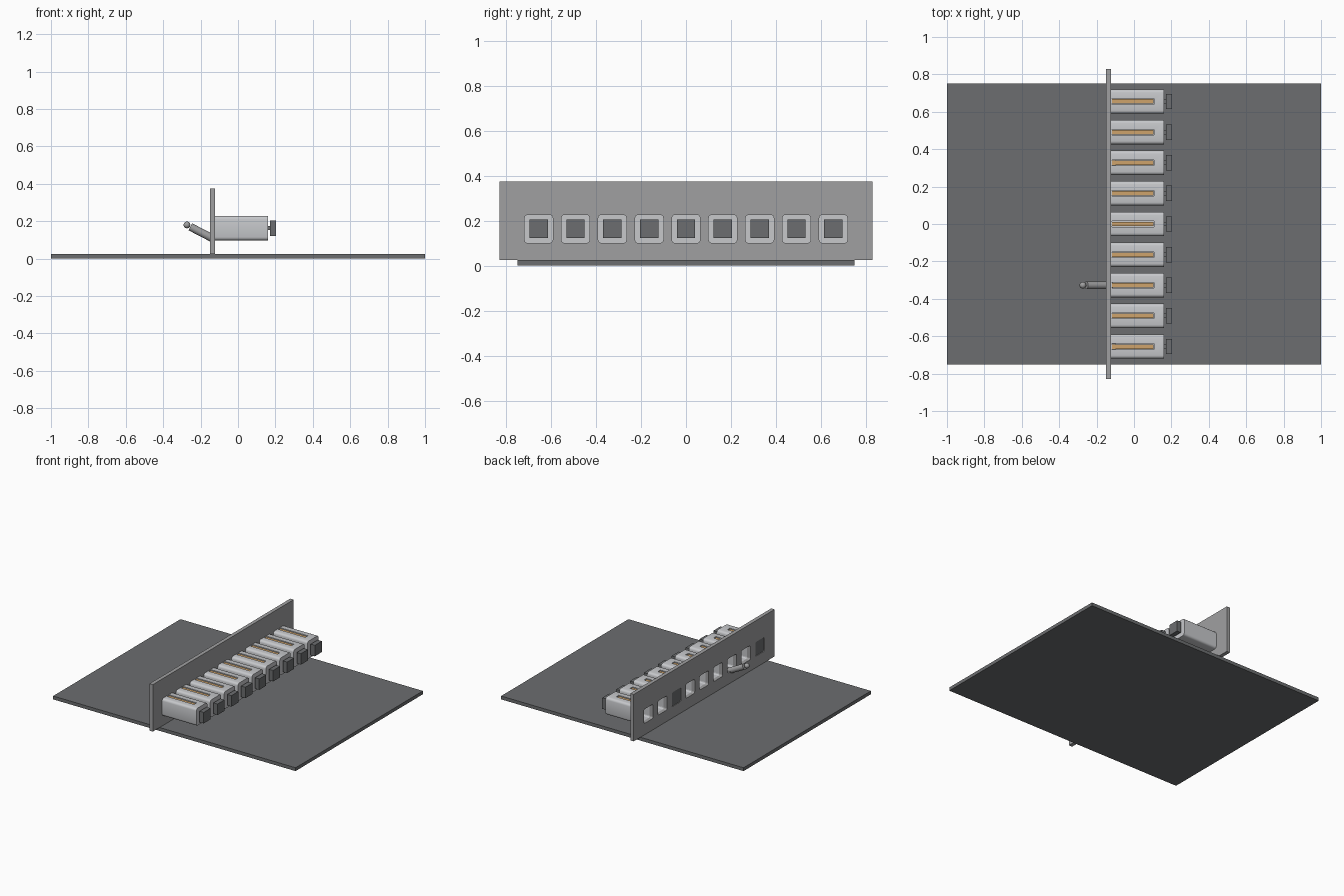
import bpy, bmesh, math
from mathutils import Vector

if "Cube" in bpy.data.objects:
    bpy.data.objects.remove(bpy.data.objects["Cube"])


def material(name, rgb):
    m = bpy.data.materials.new(name)
    m.diffuse_color = (*rgb, 1)
    m.use_nodes = True
    m.node_tree.nodes["Principled BSDF"].inputs["Base Color"].default_value = m.diffuse_color
    return m


DARK = material("dark grey", (0.15, 0.155, 0.16))
GREY = material("mid grey", (0.35, 0.35, 0.355))
LIGHT = material("light grey", (0.57, 0.58, 0.6))
TAN = material("tan", (0.62, 0.37, 0.15))


def finish(name, bm, mat):
    bmesh.ops.recalc_face_normals(bm, faces=bm.faces)
    me = bpy.data.meshes.new(name)
    bm.to_mesh(me)
    bm.free()
    ob = bpy.data.objects.new(name, me)
    bpy.context.collection.objects.link(ob)
    me.materials.append(mat)
    return ob


def box(name, x, y, z, mat):
    bm = bmesh.new()
    bmesh.ops.create_cube(bm, size=1)
    for v in bm.verts:
        v.co = [a[0] + (c + 0.5) * (a[1] - a[0]) for a, c in zip((x, y, z), v.co)]
    return finish(name, bm, mat)


def prism(name, y, z, half, radius, x0, x1, mat):
    """Rounded square bar running along x."""
    bm = bmesh.new()
    rings = []
    for x in (x0, x1):
        ring = []
        for q, (sy, sz) in enumerate(((1, 1), (-1, 1), (-1, -1), (1, -1))):
            for k in range(4):
                a = math.radians(90 * q + 30 * k)
                ring.append(bm.verts.new((x, y + sy * (half - radius) + radius * math.cos(a),
                                          z + sz * (half - radius) + radius * math.sin(a))))
        rings.append(ring)
        bm.faces.new(ring)
    n = len(rings[0])
    for i in range(n):
        j = (i + 1) % n
        bm.faces.new((rings[0][i], rings[0][j], rings[1][j], rings[1][i]))
    return finish(name, bm, mat)


def cut(ob, cutter):
    m = ob.modifiers.new("cut", 'BOOLEAN')
    m.operation = 'DIFFERENCE'
    m.solver = 'EXACT'
    m.object = cutter
    cutter.hide_render = True
    cutter.hide_viewport = True


def smooth(ob):
    bpy.ops.object.select_all(action='DESELECT')
    ob.select_set(True)
    bpy.context.view_layer.objects.active = ob
    bpy.ops.object.shade_smooth_by_angle(angle=math.radians(35))


# Base plate and upright wall
box("base_plate", (-1, 1), (-0.75, 0.75), (0, 0.025), DARK)
wall = box("front_wall", (-0.15, -0.122), (-0.83, 0.83), (0.025, 0.375), GREY)

# Row of nine hollow chambers behind the wall
ZC = 0.163
for i in range(9):
    y = 0.655 - i * 0.16375
    chamber = prism(f"chamber_{i}", y, ZC, 0.065, 0.017, -0.122, 0.16, LIGHT)
    smooth(chamber)
    bore = prism(f"bore_cutter_{i}", y, ZC, 0.053, 0.012, -0.2, 0.148, LIGHT)
    slot = box(f"slot_cutter_{i}", (-0.118, 0.107), (y - 0.015, y + 0.015), (0.2, 0.26), LIGHT)
    cut(chamber, bore)
    cut(chamber, slot)
    cut(wall, bore)
    # Coloured strip set into the top slot
    box(f"slot_strip_{i}", (-0.118, 0.104), (y - 0.012, y + 0.012), (0.214, 0.222), TAN)
    # Rear stem and block
    box(f"rear_stem_{i}", (0.155, 0.172), (y - 0.012, y + 0.012), (ZC - 0.01, ZC + 0.01), DARK)
    box(f"rear_block_{i}", (0.17, 0.204), (y - 0.041, y + 0.041), (ZC - 0.041, ZC + 0.041), DARK)
    # Two openings are closed by plugs
    if i in (2, 8):
        prism(f"plug_{i}", y, ZC, 0.052, 0.012, -0.147, -0.1, DARK)

# Slanted lever with a ball tip
yl = 0.655 - 6 * 0.16375
a, b = Vector((-0.122, yl, 0.101)), Vector((-0.255, yl, 0.17))
bm = bmesh.new()
bmesh.ops.create_cone(bm, cap_ends=True, segments=24, radius1=0.021, radius2=0.021,
                      depth=(b - a).length)
rot = (b - a).to_track_quat('Z', 'Y').to_matrix()
for v in bm.verts:
    v.co = rot @ v.co + (a + b) / 2
smooth(finish("lever_rod", bm, GREY))
bm = bmesh.new()
bmesh.ops.create_uvsphere(bm, u_segments=20, v_segments=12, radius=0.018)
for v in bm.verts:
    v.co += Vector((-0.273, yl, 0.18))
smooth(finish("lever_ball", bm, GREY))
